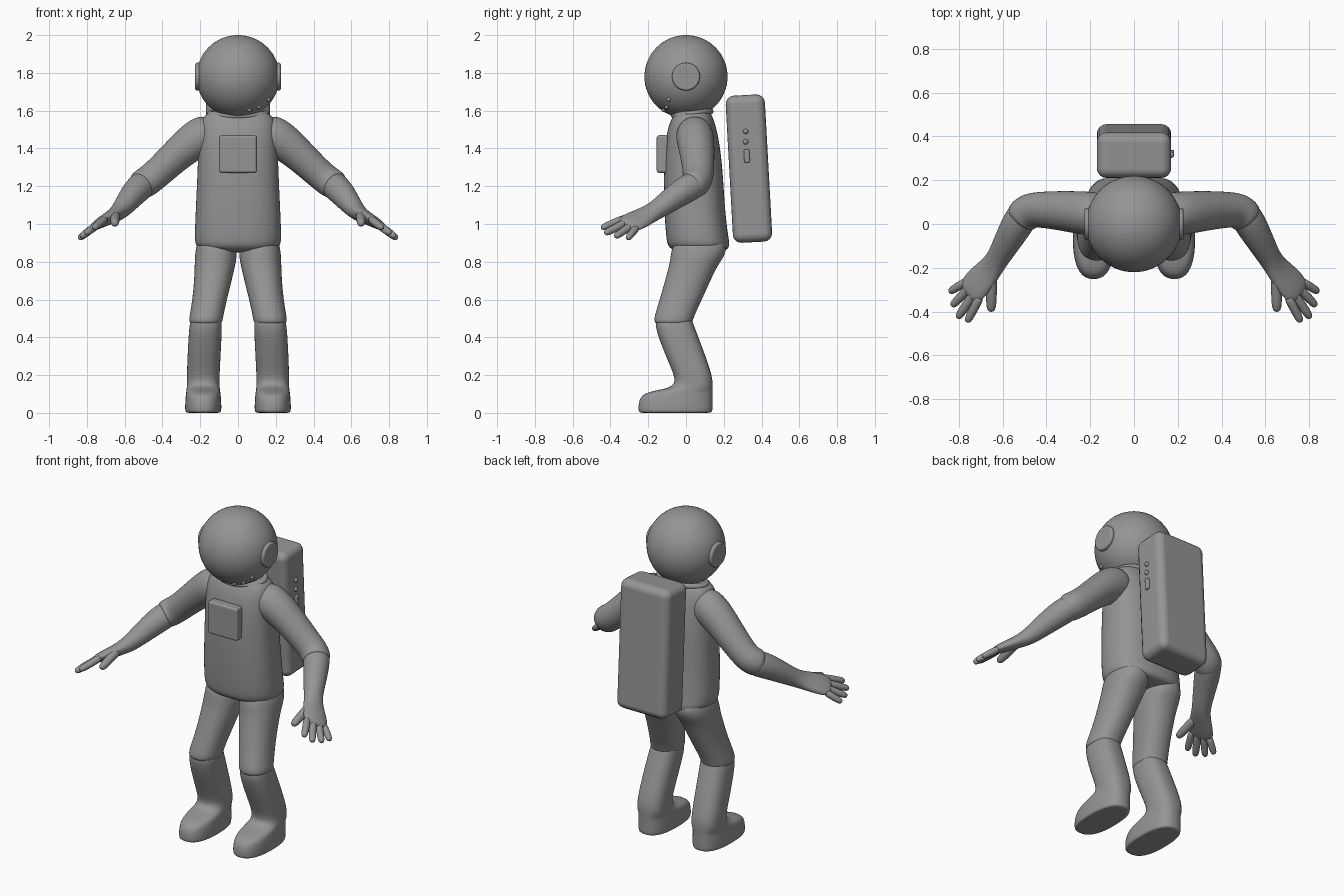
import bpy, bmesh, math
from mathutils import Vector, Matrix

if "Cube" in bpy.data.objects:
    bpy.data.objects.remove(bpy.data.objects["Cube"])

GREY = (0.3, 0.3, 0.3, 1)
suit = bpy.data.materials.new("suit grey")
suit.use_nodes = True
suit.diffuse_color = GREY
suit.node_tree.nodes["Principled BSDF"].inputs["Base Color"].default_value = GREY
SIDES = 24


def finish(name, bm, mirror=False, subsurf=0, bevel=0):
    bmesh.ops.recalc_face_normals(bm, faces=bm.faces)
    me = bpy.data.meshes.new(name)
    bm.to_mesh(me)
    bm.free()
    me.materials.append(suit)
    me.shade_smooth()
    ob = bpy.data.objects.new(name, me)
    bpy.context.collection.objects.link(ob)
    if bevel:
        mod = ob.modifiers.new("Bevel", 'BEVEL')
        mod.width, mod.segments, mod.harden_normals = bevel, 4, True
    if mirror:
        ob.modifiers.new("Mirror", 'MIRROR').use_mirror_merge = False
    if subsurf:
        mod = ob.modifiers.new("Subdivision", 'SUBSURF')
        mod.levels = mod.render_levels = subsurf
    return ob


def skin(bm, rings):
    """Bridge a list of point rings and close both ends."""
    loops = [[bm.verts.new(p) for p in ring] for ring in rings]
    for a, b in zip(loops, loops[1:]):
        for i in range(len(a)):
            j = (i + 1) % len(a)
            bm.faces.new((a[i], a[j], b[j], b[i]))
    bm.faces.new(loops[0])
    bm.faces.new(loops[-1])


def power(v, n):
    return math.copysign(abs(v) ** (2 / n), v)


def stack(name, sections, n=2.2, mirror=False):
    """Loft level sections: height, front y, back y, centre x, half width."""
    rings = []
    for z, front, back, cx, w in sections:
        ring = []
        for k in range(SIDES):
            a = math.tau * k / SIDES
            ring.append((cx + w * power(math.cos(a), n),
                         (front + back) / 2 + (back - front) / 2 * power(math.sin(a), n), z))
        rings.append(ring)
    bm = bmesh.new()
    skin(bm, rings)
    return finish(name, bm, mirror, subsurf=2)


def tube(bm, path, side, sides=SIDES):
    """Sweep ovals along a path of (point, half width, half thickness)."""
    pts = [Vector(p) for p, _, _ in path]
    rings = []
    for i, (_, w, t) in enumerate(path):
        d = (pts[min(i + 1, len(pts) - 1)] - pts[max(i - 1, 0)]).normalized()
        u = (side - d * side.dot(d)).normalized()
        v = d.cross(u)
        angles = [math.tau * k / sides for k in range(sides)]
        rings.append([pts[i] + u * w * math.cos(a) + v * t * math.sin(a) for a in angles])
    skin(bm, rings)


def box(name, size, loc, bevel, tilt=0):
    bm = bmesh.new()
    bmesh.ops.create_cube(bm, size=1, matrix=Matrix.Diagonal((*size, 1)))
    ob = finish(name, bm, bevel=bevel)
    ob.location, ob.rotation_euler.x = loc, tilt
    return ob


def ball(name, radius, loc, segments=16):
    bm = bmesh.new()
    bmesh.ops.create_uvsphere(bm, u_segments=segments, v_segments=segments // 2, radius=radius)
    ob = finish(name, bm)
    ob.location = loc
    return ob


# Helmet with side discs and small front studs
HEAD_Z, HEAD_R = 1.78, 0.22
ball("helmet", HEAD_R, (0, 0, HEAD_Z), 64)
bm = bmesh.new()
bmesh.ops.create_cone(bm, cap_ends=True, segments=40, radius1=0.074, radius2=0.074, depth=0.05,
                      matrix=Matrix.Translation((0.202, 0, HEAD_Z)) @ Matrix.Rotation(math.pi / 2, 4, 'Y'))
finish("helmet_side_disc", bm, mirror=True, bevel=0.012)
for x, dz in ((0.06, -0.175), (0.11, -0.16), (0.16, -0.12)):
    ball("helmet_stud", 0.012, (x, -math.sqrt(HEAD_R ** 2 - x * x - dz * dz), HEAD_Z + dz))

# Collar ring
bpy.ops.mesh.primitive_torus_add(major_radius=1, minor_radius=0.13, major_segments=48,
                                 minor_segments=12, location=(0, 0.033, 1.585), rotation=(0.12, 0, 0))
collar = bpy.context.object
collar.name = "collar_ring"
collar.scale = (0.145, 0.1, 0.12)
collar.data.materials.append(suit)
collar.data.shade_smooth()

# Torso
stack("torso", [
    (1.605, -0.05, 0.12, 0, 0.12), (1.59, -0.06, 0.13, 0, 0.155), (1.57, -0.07, 0.14, 0, 0.185),
    (1.53, -0.09, 0.155, 0, 0.203), (1.45, -0.11, 0.175, 0, 0.21), (1.3, -0.12, 0.195, 0, 0.215),
    (1.1, -0.118, 0.205, 0, 0.224), (0.95, -0.108, 0.222, 0, 0.231), (0.9, -0.102, 0.232, 0, 0.23),
    (0.875, -0.09, 0.228, 0, 0.215), (0.857, -0.06, 0.21, 0, 0.18), (0.85, 0.0, 0.14, 0, 0.1)], n=2.5)
box("chest_panel", (0.2, 0.06, 0.2), (0, -0.125, 1.37), 0.014)

# Legs and boots
stack("thigh", [
    (0.93, -0.04, 0.19, 0.115, 0.09), (0.88, -0.075, 0.218, 0.115, 0.108),
    (0.83, -0.082, 0.205, 0.117, 0.112), (0.78, -0.09, 0.168, 0.122, 0.108),
    (0.7, -0.112, 0.13, 0.133, 0.1), (0.6, -0.14, 0.085, 0.15, 0.092),
    (0.52, -0.165, 0.047, 0.166, 0.09), (0.49, -0.17, 0.038, 0.17, 0.09),
    (0.472, -0.163, 0.03, 0.171, 0.083), (0.465, -0.13, 0.0, 0.171, 0.05)], mirror=True)
stack("lower_leg_and_boot", [
    (0.53, -0.12, 0.01, 0.165, 0.06), (0.5, -0.158, 0.03, 0.168, 0.082),
    (0.45, -0.166, 0.047, 0.172, 0.088), (0.3, -0.107, 0.105, 0.18, 0.088),
    (0.2, -0.063, 0.138, 0.184, 0.087), (0.155, -0.058, 0.142, 0.184, 0.087),
    (0.13, -0.095, 0.142, 0.184, 0.088), (0.115, -0.185, 0.142, 0.184, 0.09),
    (0.095, -0.235, 0.142, 0.184, 0.093), (0.06, -0.252, 0.142, 0.184, 0.096),
    (0.012, -0.254, 0.142, 0.184, 0.097), (0.0, -0.248, 0.136, 0.184, 0.092),
    (0.0, -0.2, 0.09, 0.184, 0.055)], n=2.5, mirror=True)

# Arms
UP = Vector((0, 0, 1))
bm = bmesh.new()
tube(bm, [((0.12, 0.045, 1.49), 0.08, 0.08), ((0.17, 0.045, 1.475), 0.108, 0.1),
          ((0.23, 0.05, 1.445), 0.103, 0.1), ((0.32, 0.06, 1.37), 0.088, 0.092),
          ((0.42, 0.066, 1.275), 0.081, 0.083), ((0.48, 0.062, 1.225), 0.081, 0.083),
          ((0.515, 0.03, 1.205), 0.08, 0.082), ((0.522, 0.02, 1.2), 0.06, 0.06)], UP)
finish("upper_arm", bm, mirror=True, subsurf=2)

ACROSS = Vector((-0.6, -0.66, 0.45)).normalized()
bm = bmesh.new()
tube(bm, [((0.48, 0.07, 1.22), 0.06, 0.06), ((0.505, 0.045, 1.21), 0.076, 0.076),
          ((0.55, -0.03, 1.165), 0.071, 0.071), ((0.6, -0.12, 1.1), 0.058, 0.056),
          ((0.63, -0.17, 1.065), 0.053, 0.047), ((0.665, -0.215, 1.042), 0.064, 0.036),
          ((0.71, -0.265, 1.018), 0.075, 0.031), ((0.745, -0.305, 1.0), 0.072, 0.025),
          ((0.762, -0.323, 0.99), 0.05, 0.014)], ACROSS)
finish("forearm_and_palm", bm, mirror=True, subsurf=2)

# Fingers and thumb
KNUCKLES = Vector((0.735, -0.295, 1.003))
digits = [("index_finger", 0.054, (0.763, -0.448, 0.978), 0.021),
          ("middle_finger", 0.019, (0.806, -0.43, 0.95), 0.022),
          ("ring_finger", -0.017, (0.832, -0.375, 0.932), 0.021),
          ("little_finger", -0.05, (0.843, -0.31, 0.922), 0.02)]
jobs = [(n, KNUCKLES + ACROSS * k, Vector(tip), r) for n, k, tip, r in digits]
jobs.append(("thumb", Vector((0.65, -0.225, 1.055)), Vector((0.652, -0.4, 1.0)), 0.026))
for name, base, tip, r in jobs:
    bm = bmesh.new()
    shape = ((0, 0.8), (0.12, 1.05), (0.55, 1), (0.85, 0.92), (0.96, 0.7), (1, 0.3))
    tube(bm, [(base.lerp(tip, f), r * s, r * s) for f, s in shape], ACROSS, sides=12)
    finish(name, bm, mirror=True, subsurf=1)

# Backpack with side controls
TILT = 0.055
box("backpack", (0.34, 0.208, 0.78), (0, 0.333, 1.293), 0.045, TILT)
for z in (1.49, 1.435):
    ball("backpack_button", 0.014, (0.17, 0.316, z))
box("backpack_switch", (0.03, 0.03, 0.07), (0.168, 0.322, 1.36), 0.008, TILT)
